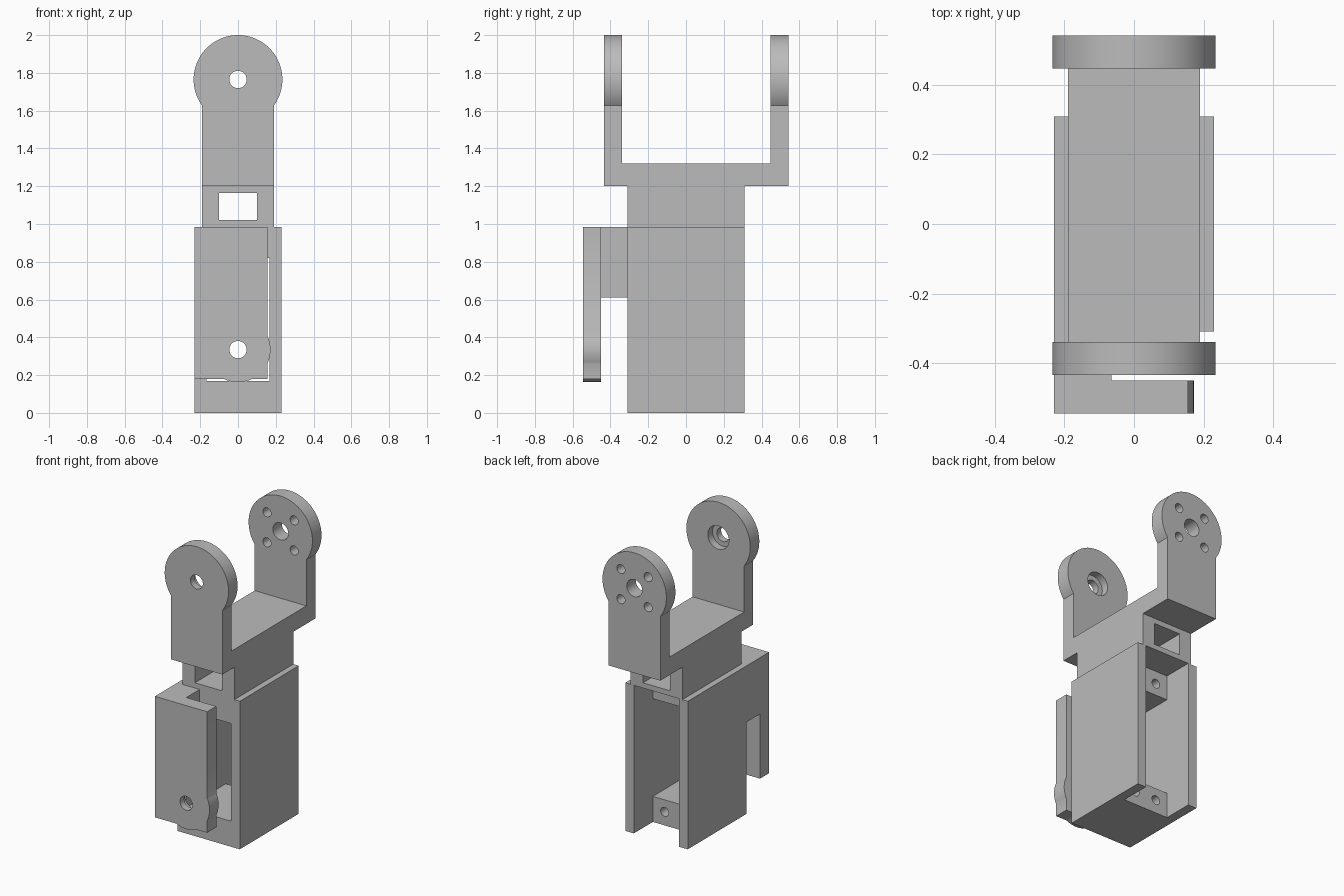
import bpy, bmesh
from math import radians
from mathutils import Matrix, Vector

default = bpy.data.objects.get("Cube")
if default:
    bpy.data.objects.remove(default, do_unlink=True)

grey = bpy.data.materials.new("plain grey")
grey.use_nodes = True
grey.diffuse_color = (0.5, 0.5, 0.5, 1)
grey.node_tree.nodes["Principled BSDF"].inputs["Base Color"].default_value = (0.5, 0.5, 0.5, 1)


def make(name, bm):
    mesh = bpy.data.meshes.new(name)
    bm.to_mesh(mesh)
    bm.free()
    mesh.materials.append(grey)
    obj = bpy.data.objects.new(name, mesh)
    bpy.context.collection.objects.link(obj)
    return obj


def box(name, x, y, z):
    """Box given by its (low, high) limits on each axis."""
    bm = bmesh.new()
    centre = Vector([(a + b) / 2 for a, b in (x, y, z)])
    size = Vector([b - a for a, b in (x, y, z)])
    bmesh.ops.create_cube(bm, size=1, matrix=Matrix.Translation(centre) @ Matrix.Diagonal(size).to_4x4())
    return make(name, bm)


def disc(name, x, z, radius, y, sides=32):
    """Cylinder lying along y."""
    bm = bmesh.new()
    place = Matrix.Translation((x, (y[0] + y[1]) / 2, z)) @ Matrix.Rotation(radians(90), 4, 'X')
    bmesh.ops.create_cone(bm, cap_ends=True, segments=sides, radius1=radius,
                          radius2=radius, depth=y[1] - y[0], matrix=place)
    return make(name, bm)


def combine(target, operation, *tools):
    """Apply a boolean with each tool, then discard the tool."""
    bpy.context.view_layer.objects.active = target
    for tool in tools:
        tool.hide_render = True
        mod = target.modifiers.new("bool", 'BOOLEAN')
        mod.operation, mod.solver, mod.object = operation, 'EXACT', tool
        bpy.ops.object.modifier_apply(modifier=mod.name)
        bpy.data.objects.remove(tool, do_unlink=True)


def finish(obj):
    bpy.ops.object.select_all(action='DESELECT')
    obj.select_set(True)
    bpy.context.view_layer.objects.active = obj
    bpy.ops.object.shade_smooth_by_angle(angle=radians(30))


HALF, NECK, INNER = 0.23, 0.19, 0.167
TOP = 0.985
PIVOT = 1.765

# Housing: window right through, open channel at the back
housing = box("housing", (-HALF, HALF), (-0.31, 0.31), (0, TOP))
combine(housing, 'DIFFERENCE',
        box("window_cut", (-INNER, INNER), (-0.5, 0.5), (0.17, 0.82)),
        box("channel_cut", (-INNER, INNER), (0.11, 0.5), (-0.1, 1.1)))
# Blind screw holes in the two mounting blocks
for z in (0.09, 0.9):
    for x in (-0.08, 0.08):
        combine(housing, 'DIFFERENCE', disc("screw_cut", x, z, 0.03, (-0.15, 0.2), 20))

# Neck with a square slot
neck = box("neck", (-NECK, NECK), (-0.31, 0.31), (TOP, 1.2))
combine(neck, 'DIFFERENCE', box("slot_cut", (-0.1, 0.1), (-0.5, 0.5), (1.02, 1.165)))

# Yoke: cross bar and two round-ended arms
yoke = box("yoke", (-NECK, NECK), (-0.40, 0.50), (1.2, 1.32))
for y in ((-0.435, -0.34), (0.447, 0.542)):
    arm = box("yoke_arm", (-NECK, NECK), y, (1.2, PIVOT))
    combine(arm, 'UNION', disc("arm_end", 0, PIVOT, 0.235, y, 96))
    combine(yoke, 'UNION', arm)

# Front arm: stepped pivot hole, wider on the inside
combine(yoke, 'DIFFERENCE',
        disc("pivot_cut", 0, PIVOT, 0.046, (-0.5, -0.2)),
        disc("counterbore_cut", 0, PIVOT, 0.078, (-0.39, -0.2)))
# Back arm: centre hole and four screw holes
combine(yoke, 'DIFFERENCE', disc("centre_cut", 0, PIVOT, 0.057, (0.4, 0.6)))
for x in (-0.1, 0.1):
    for z in (-0.1, 0.1):
        combine(yoke, 'DIFFERENCE', disc("screw_cut", x, PIVOT + z, 0.03, (0.4, 0.6), 20))

# Front plate: hangs from a side bracket, rounded boss around its pivot
PLATE_Y = (-0.545, -0.45)
BOSS_Z = 0.335
front_plate = box("front_plate", (-HALF, 0.155), PLATE_Y, (0.18, TOP))
combine(front_plate, 'UNION',
        disc("boss", 0, BOSS_Z, 0.172, PLATE_Y, 96),
        box("bracket", (-HALF, -0.065), (-0.5, -0.31), (0.61, TOP)))
combine(front_plate, 'DIFFERENCE',
        disc("pivot_cut", 0, BOSS_Z, 0.046, (-0.7, -0.35)),
        disc("counterbore_cut", 0, BOSS_Z, 0.078, (-0.5, -0.35)))

for part in (housing, neck, yoke, front_plate):
    finish(part)
